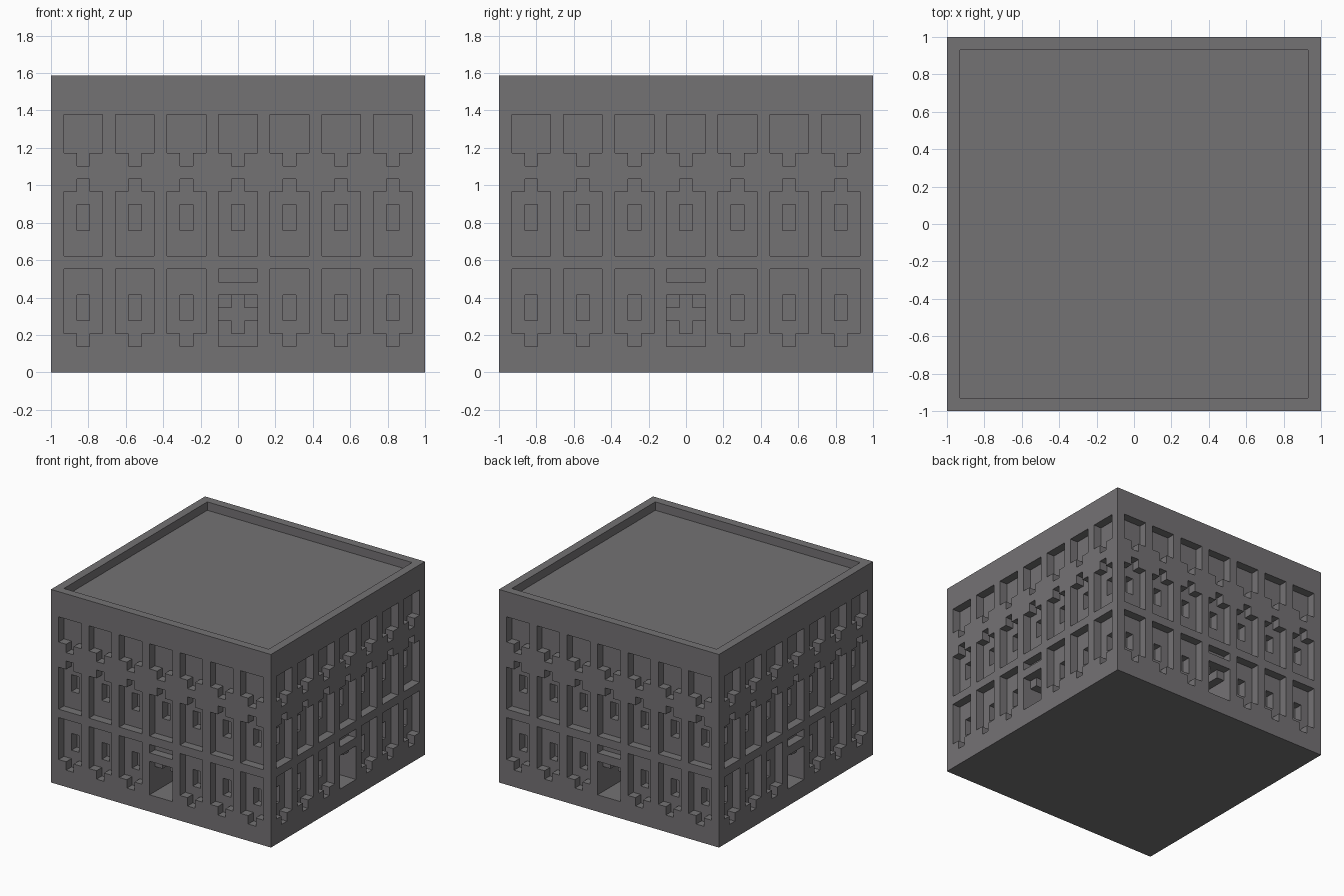
import bpy
import bmesh
from mathutils import Vector

cube = bpy.data.objects.get("Cube")
if cube:
    bpy.data.objects.remove(cube, do_unlink=True)

# The building is laid out on a block grid
WIDTH, HEIGHT = 29, 23
UNIT = 2 / WIDTH
MID = WIDTH // 2

solid = {(x, y, z) for x in range(WIDTH) for y in range(WIDTH) for z in range(HEIGHT)}


def carve(columns, rows, depths):
    """Cut the same box of blocks out of all four facades."""
    for a in range(*columns):
        for z in range(*rows):
            for d in range(*depths):
                x, y = a, d
                for _ in range(4):
                    solid.discard((x, y, z))
                    x, y = WIDTH - 1 - y, x


# Sunken roof behind a parapet
for x in range(1, WIDTH - 1):
    for y in range(1, WIDTH - 1):
        solid.discard((x, y, HEIGHT - 1))

# Windows: recessed panel, narrow notch, deeper pane
for left in range(1, WIDTH - 1, 4):
    panel, centre = (left, left + 3), (left + 1, left + 2)
    carve(panel, (17, 20), (0, 1))
    carve(centre, (16, 17), (0, 1))
    carve(panel, (9, 14), (0, 1))
    carve(centre, (14, 15), (0, 1))
    carve(centre, (11, 13), (1, 2))
    if left + 1 != MID:
        carve(panel, (3, 8), (0, 1))
        carve(centre, (2, 3), (0, 1))
        carve(centre, (4, 6), (1, 2))

# Doorways: slot above, stepped arch, passage and cross niche at its end
door, centre = (MID - 1, MID + 2), (MID, MID + 1)
carve(door, (7, 8), (0, 1))
carve(door, (2, 6), (0, 1))
carve(door, (2, 5), (1, 11))
carve(centre, (5, 6), (1, 12))
carve(door, (4, 5), (11, 12))
carve(centre, (3, 5), (11, 12))

# Skin the remaining blocks wherever they meet open air
bm = bmesh.new()
corners = {}


def corner(p):
    key = tuple(p)
    if key not in corners:
        corners[key] = bm.verts.new(((p.x - WIDTH / 2) * UNIT, (p.y - WIDTH / 2) * UNIT, p.z * UNIT))
    return corners[key]


axes = [Vector((1, 0, 0)), Vector((0, 1, 0)), Vector((0, 0, 1))]
for cell in sorted(solid):
    for i, normal in enumerate(axes):
        u, v = axes[(i + 1) % 3], axes[(i + 2) % 3]
        base = Vector(cell)
        if tuple(int(c) for c in base + normal) not in solid:
            p = base + normal
            bm.faces.new([corner(q) for q in (p, p + u, p + u + v, p + v)])
        if tuple(int(c) for c in base - normal) not in solid:
            bm.faces.new([corner(q) for q in (base, base + v, base + u + v, base + u)])

mesh = bpy.data.meshes.new("building")
bm.to_mesh(mesh)
bm.free()
building = bpy.data.objects.new("building", mesh)
bpy.context.collection.objects.link(building)

# Plain grey stone
stone = bpy.data.materials.new("grey stone")
stone.use_nodes = True
colour = (0.175, 0.168, 0.175, 1)
stone.diffuse_color = colour
stone.node_tree.nodes["Principled BSDF"].inputs["Base Color"].default_value = colour
mesh.materials.append(stone)
